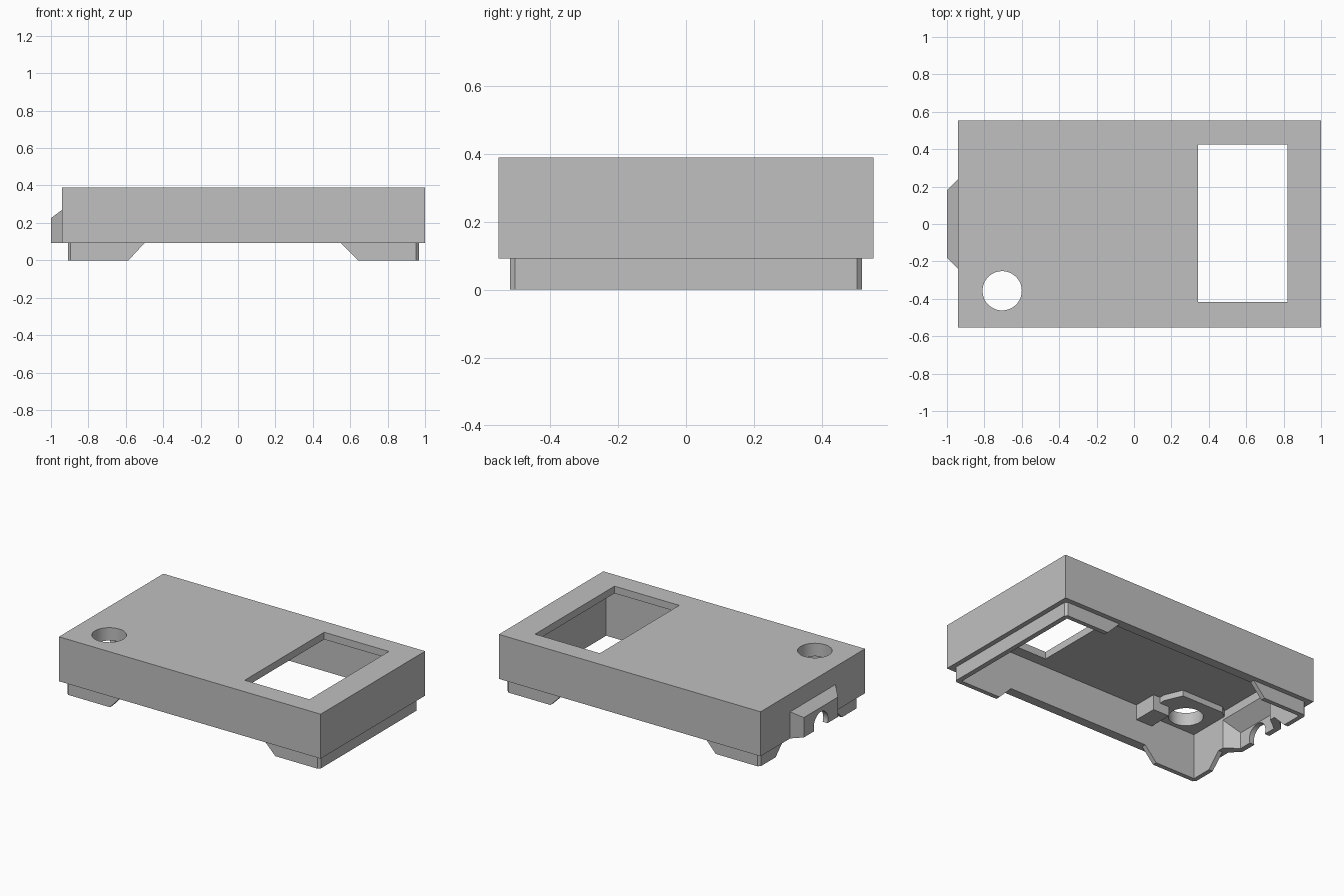
import bpy, bmesh, math
from mathutils import Vector

cube = bpy.data.objects.get("Cube")
if cube:
    bpy.data.objects.remove(cube, do_unlink=True)

grey = bpy.data.materials.new("light_grey_plastic")
grey.use_nodes = True
COLOR = (0.53, 0.53, 0.53, 1)
grey.diffuse_color = COLOR
grey.node_tree.nodes["Principled BSDF"].inputs["Base Color"].default_value = COLOR


def hull(name, points):
    """Convex solid around a few points."""
    bm = bmesh.new()
    for p in points:
        bm.verts.new(p)
    bmesh.ops.convex_hull(bm, input=bm.verts[:])
    bmesh.ops.dissolve_limit(bm, angle_limit=0.01, verts=bm.verts[:], edges=bm.edges[:])
    bmesh.ops.recalc_face_normals(bm, faces=bm.faces[:])
    mesh = bpy.data.meshes.new(name)
    bm.to_mesh(mesh)
    bm.free()
    mesh.materials.append(grey)
    ob = bpy.data.objects.new(name, mesh)
    bpy.context.collection.objects.link(ob)
    return ob


def box(name, x, y, z):
    return hull(name, [(a, b, c) for a in x for b in y for c in z])


def prism(name, profile, axis, ends):
    """Extrude a 2D profile along the axis with the given index."""
    pts = []
    for e in ends:
        for p in profile:
            q = list(p)
            q.insert(axis, e)
            pts.append(Vector(q))
    return hull(name, pts)


def circle(u, v, r, n=48):
    return [(u + r * math.cos(math.tau * i / n), v + r * math.sin(math.tau * i / n))
            for i in range(n)]


def combine(target, tool, operation):
    mod = target.modifiers.new(tool.name, 'BOOLEAN')
    mod.operation = operation
    mod.solver = 'EXACT'
    mod.object = tool
    bpy.context.view_layer.objects.active = target
    bpy.ops.object.modifier_apply(modifier=mod.name)
    bpy.data.objects.remove(tool, do_unlink=True)


def add(tool):
    combine(cover, tool, 'UNION')


def cut(tool):
    combine(cover, tool, 'DIFFERENCE')


RIM = 0.092      # bottom edge of the outer shell
ROOF = 0.342     # underside of the top

# Outer shell
cover = box("enclosure_cover", (-0.94, 1), (-0.553, 0.553), (RIM, 0.39))

# Inset lip with chamfered corners
x0, x1, y1, c = -0.91, 0.968, 0.52, 0.015
lip = [(x, s * y) for s in (-1, 1)
       for x, y in ((x0, y1 - c), (x0 + c, y1), (x1 - c, y1), (x1, y1 - c))]
add(prism("lip", lip, 2, (0, 0.2)))

# Cable port bulge
add(hull("port_bulge",
         [(-1, y, z) for y in (-0.18, 0.18) for z in (RIM, 0.225)]
         + [(x, y, z) for x in (-0.94, -0.9) for y in (-0.24, 0.24) for z in (RIM, 0.27)]))

# Hollow inside
cut(box("cavity", (-0.88, 0.935), (-0.49, 0.49), (-0.1, ROOF)))
cut(hull("port_hollow",
         [(-0.965, y, z) for y in (-0.155, 0.155) for z in (-0.1, 0.2)]
         + [(-0.85, y, z) for y in (-0.243, 0.243) for z in (-0.1, 0.315)]))

# Sloped gaps in the lip: along both long sides, and around the port
cut(prism("long_gap", [(-0.5, RIM), (0.55, RIM), (0.64, 0), (0.69, -0.05),
                       (-0.63, -0.05), (-0.585, 0)], 1, (-0.7, 0.7)))
cut(prism("port_gap", [(-0.26, RIM), (0.26, RIM), (0.4, -0.05), (-0.4, -0.05)],
          0, (-1.1, -0.8)))

# Cable arch
cut(prism("cable_arch", circle(0, 0.12, 0.075), 0, (-1.1, -0.9)))

# Display window
cut(box("window", (0.342, 0.822), (-0.417, 0.424), (0.3, 0.5)))

# Reinforcing pad and block under the round hole
add(prism("button_pad", [(-0.9, -0.51), (-0.48, -0.51), (-0.48, -0.29),
                         (-0.53, -0.175), (-0.84, -0.175), (-0.9, -0.22)],
          2, (0.303, 0.36)))
add(box("support_block", (-0.55, -0.43), (-0.51, -0.33), (0.24, 0.36)))
cut(prism("button_hole", circle(-0.705, -0.357, 0.105), 2, (0.2, 0.5)))

# Keep flat faces crisp and the round openings smooth
bpy.ops.object.select_all(action='DESELECT')
cover.select_set(True)
bpy.context.view_layer.objects.active = cover
bpy.ops.object.shade_smooth_by_angle(angle=math.radians(25))
